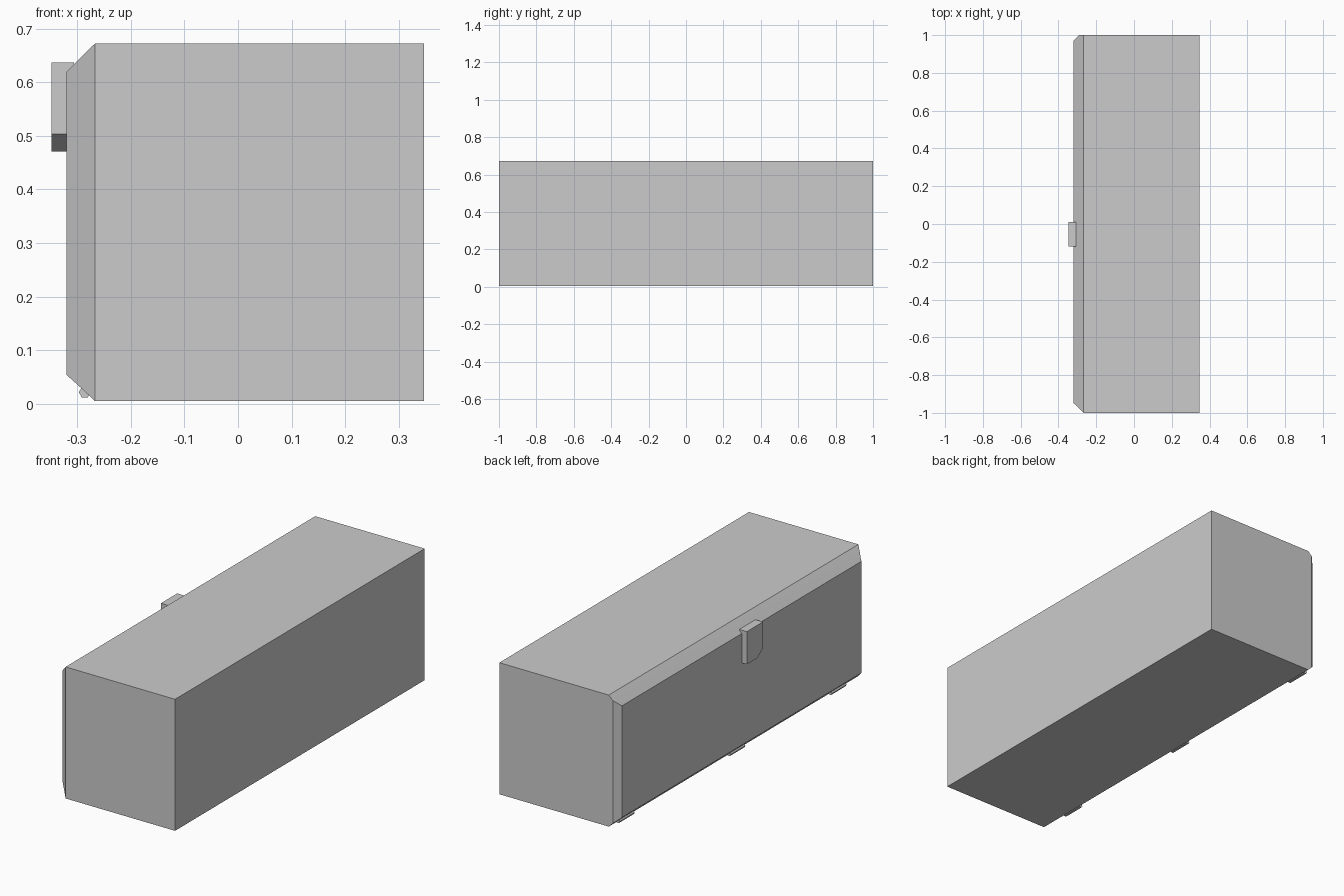
import bpy, bmesh, math

if "Cube" in bpy.data.objects:
    bpy.data.objects.remove(bpy.data.objects["Cube"])


def make_object(name, bm):
    bmesh.ops.recalc_face_normals(bm, faces=bm.faces[:])
    mesh = bpy.data.meshes.new(name)
    bm.to_mesh(mesh)
    bm.free()
    obj = bpy.data.objects.new(name, mesh)
    bpy.context.collection.objects.link(obj)
    return obj


def loft(name, loops):
    """Capped solid through matching loops of 3D points."""
    bm = bmesh.new()
    rings = [[bm.verts.new(p) for p in loop] for loop in loops]
    n = len(rings[0])
    for a, b in zip(rings, rings[1:]):
        for i in range(n):
            j = (i + 1) % n
            bm.faces.new((a[i], a[j], b[j], b[i]))
    bm.faces.new(rings[0])
    bm.faces.new(rings[-1])
    return make_object(name, bm)


def rect(x, y0, y1, z0, z1):
    return [(x, y0, z0), (x, y1, z0), (x, y1, z1), (x, y0, z1)]


SEAM = rect(-0.29, -0.977, 1.0, 0.027, 0.65)

# Box body, tapering towards the door seam
loft("body", [rect(0.347, -1, 1, 0.005, 0.672),
              rect(-0.267, -1, 1, 0.005, 0.672), SEAM])

# Door slab with chamfered rim
loft("door", [SEAM, rect(-0.32, -0.948, 0.97, 0.054, 0.62)])

# Handle with one clipped lower corner
profile = [(0.01, 0.471), (0.01, 0.637), (-0.12, 0.637),
           (-0.12, 0.503), (-0.073, 0.471)]
loft("handle", [[(x, y, z) for y, z in profile] for x in (-0.348, -0.306)])

# Three hexagonal hinge barrels along the lower door edge
for i, (y0, y1) in enumerate([(-0.862, -0.745), (-0.052, 0.066), (0.835, 0.955)]):
    hexagon = [(-0.286 + 0.011 * math.cos(k * math.pi / 3),
                0.0215 + 0.011 * math.sin(k * math.pi / 3)) for k in range(6)]
    loft(f"hinge_{i + 1}", [[(x, y, z) for x, z in hexagon] for y in (y0, y1)])
